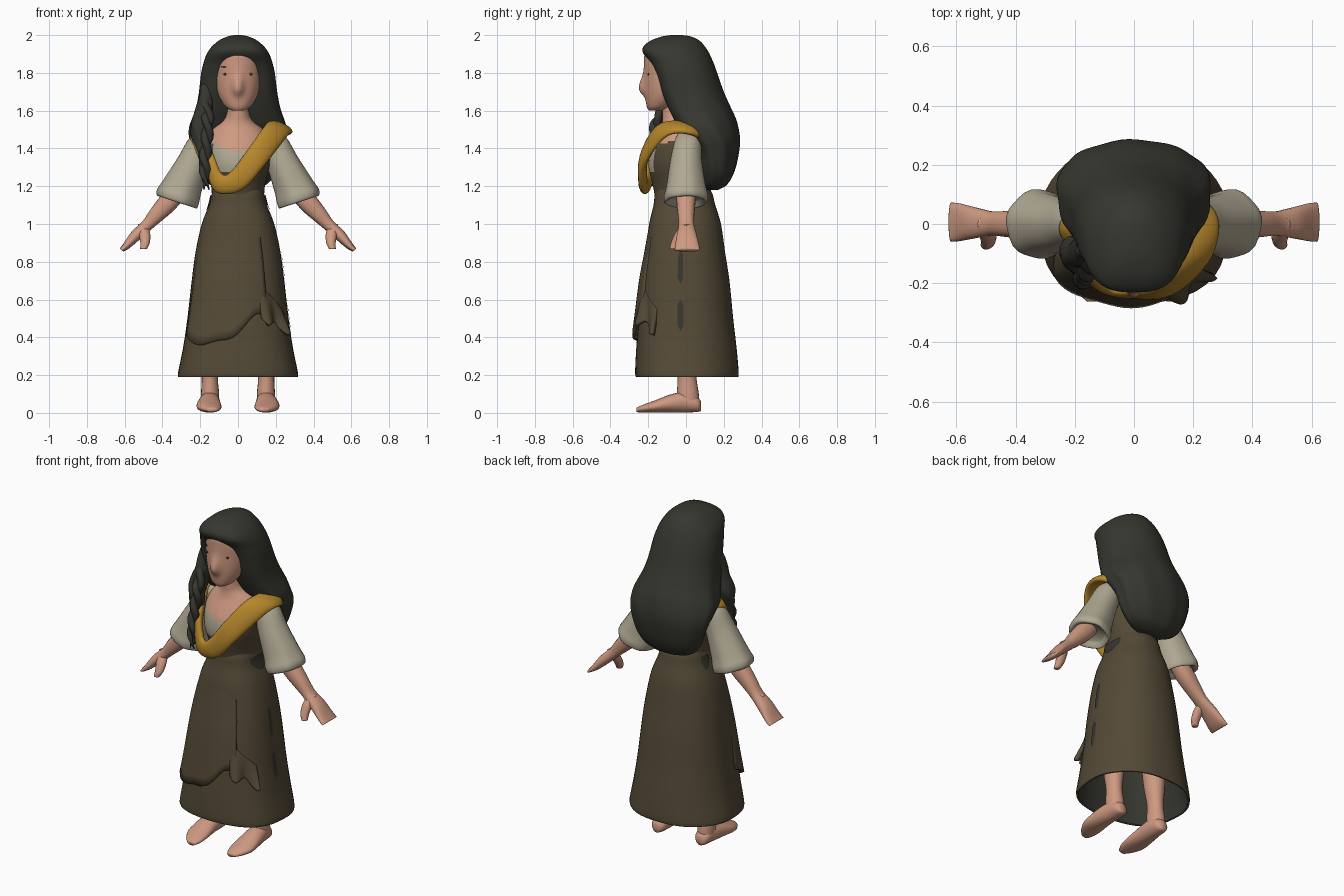
import bpy, bmesh
from math import sin, cos, pi, radians, exp
from mathutils import Vector

cube = bpy.data.objects.get("Cube")
if cube:
    bpy.data.objects.remove(cube, do_unlink=True)


def material(name, rgb):
    m = bpy.data.materials.new(name)
    m.use_nodes = True
    m.diffuse_color = (*rgb, 1)
    bsdf = next(n for n in m.node_tree.nodes if n.type == 'BSDF_PRINCIPLED')
    bsdf.inputs["Base Color"].default_value = (*rgb, 1)
    bsdf.inputs["Roughness"].default_value = 0.8
    return m


SKIN = material("skin", (0.62, 0.32, 0.22))
BROWN = material("brown cloth", (0.088, 0.067, 0.037))
HAIR = material("dark hair", (0.037, 0.038, 0.029))
CREAM = material("cream linen", (0.43, 0.39, 0.29))
GOLD = material("ochre shawl", (0.47, 0.24, 0.024))
X, Y, Z = Vector((1, 0, 0)), Vector((0, 1, 0)), Vector((0, 0, 1))


def smooth_rows(rows, steps=4, closed=False):
    """Catmull-Rom resampling of rows of numbers."""
    n, out = len(rows), []
    for i in range(n if closed else n - 1):
        ids = [(i + k) % n if closed else min(max(i + k, 0), n - 1) for k in (-1, 0, 1, 2)]
        for s in range(steps):
            t = s / steps
            out.append([0.5 * (2 * b + (c - a) * t + (2 * a - 5 * b + 4 * c - d) * t * t
                               + (3 * b - a - 3 * c + d) * t ** 3)
                        for a, b, c, d in zip(*(rows[k] for k in ids))])
    return out if closed else out + [list(rows[-1])]


def skin_rings(name, rings, mats, wrap=True, caps=True, closed=False, rule=None,
               mirror=False, thick=0):
    """Bridge rings of points into one smooth surface."""
    bm = bmesh.new()
    vs = [[bm.verts.new(p) for p in ring] for ring in rings]
    n, m = len(vs[0]), len(vs)
    for i in range(m if closed else m - 1):
        a, b = vs[i], vs[(i + 1) % m]
        for j in range(n if wrap else n - 1):
            k = (j + 1) % n
            bm.faces.new((a[j], a[k], b[k], b[j]))
    if caps and wrap and not closed:
        bm.faces.new(vs[0][::-1])
        bm.faces.new(vs[-1])
    if closed or (caps and wrap):
        bmesh.ops.recalc_face_normals(bm, faces=bm.faces)
    for f in bm.faces:
        f.smooth = True
        if rule:
            f.material_index = rule(f.calc_center_median())
    me = bpy.data.meshes.new(name)
    bm.to_mesh(me)
    bm.free()
    for mt in mats:
        me.materials.append(mt)
    ob = bpy.data.objects.new(name, me)
    bpy.context.collection.objects.link(ob)
    if mirror:
        ob.modifiers.new("mirror", 'MIRROR')
    if thick:
        sol = ob.modifiers.new("thickness", 'SOLIDIFY')
        sol.thickness, sol.offset = thick, -1
        sol.material_offset = len(mats) - 1
    return ob


def loft(name, rows, mats, u=X, v=Y, n=28, wave=lambda a, z: 1, **kw):
    """Rows are x, y, z, half size along u, half size along v."""
    rings = []
    for x, y, z, a, b in smooth_rows(rows):
        rings.append([Vector((x, y, z)) + (u * a * cos(t) + v * b * sin(t)) * wave(t, z)
                      for t in (2 * pi * j / n for j in range(n))])
    return skin_rings(name, rings, mats, **kw)


def stack(rows):
    """Upright sections: z, half width, front y, back y."""
    return [(0, (f + b) / 2, z, w, (b - f) / 2) for z, w, f, b in rows]


def squarish(a, power):
    return (abs(cos(a)) ** power + abs(sin(a)) ** power) ** (-1 / power)


# Skirt, fuller at the front, open below with a dark lining
def skirt_wave(a, z):
    full = squarish(a, 2.6 if sin(a) < 0 else 2.15)
    return full + .012 * sin(7 * a) * max(0, .6 - z)


SKIRT = stack([(.19, .318, -.264, .278), (.22, .316, -.268, .28), (.35, .29, -.262, .268),
               (.5, .268, -.25, .25), (.7, .245, -.235, .23), (.85, .225, -.215, .207),
               (1.0, .192, -.195, .185), (1.1, .153, -.172, .155), (1.16, .139, -.165, .14),
               (1.2, .125, -.15, .115)])
loft("skirt", SKIRT, [BROWN, HAIR], n=48, caps=False, thick=.01, wave=skirt_wave)


def on_skirt(angle, z, off):
    rows = smooth_rows(SKIRT)
    lo, hi = next((p, q) for p, q in zip(rows, rows[1:]) if q[2] >= z)
    t = (z - lo[2]) / (hi[2] - lo[2])
    _, y, _, a, b = [p + (q - p) * t for p, q in zip(lo, hi)]
    w = skirt_wave(angle, z)
    return Vector(((a * w + off) * cos(angle), y + (b * w + off) * sin(angle), z))


def panel(name, mat, start, end, top, bottom, off, thick=0, n=24, m=14):
    """Cloth lying on the skirt between two angles in degrees."""
    rings = []
    for i in range(m + 1):
        v = i / m
        rings.append([on_skirt(radians(start + (end - start) * j / n),
                               bottom(j / n) + (top(j / n) - bottom(j / n)) * v, off(j / n, v))
                      for j in range(n + 1)])
    return skin_rings(name, rings, [mat], wrap=False, thick=thick)


# Gathered overskirt that fades into the waist, and the hanging tuck beside it
panel("overskirt", BROWN, 200, 302, lambda u: 1.08,
      lambda u: .44 - .09 * sin(pi * min(1, u * 1.15)) + .1 * u * u + .01 * sin(17 * u),
      lambda u, v: -.006 + .034 * (1 - v) * (.8 + .2 * sin(11 * u)) * min(1, 6 * u + .2),
      thick=.02)
panel("hanging_tuck", BROWN, 294, 325, lambda u: .68 - .13 * u,
      lambda u: .5 - .07 * u - .02 * sin(9 * u),
      lambda u, v: .022 + .022 * sin(pi * u * 2.5) * (1 - v) - .02 * v, thick=.025)

# Dark gaps in the cloth at the waist and left side
for side, first, last in (("left", -26, 22), ("right", 157, 177)):
    panel(side + "_waist_gap", HAIR, first, last, lambda u: 1.15,
          lambda u: 1.12 - .05 * sin(pi * u), lambda u, v: .006, n=10, m=4)
for label, high, low in (("upper", .86, .68), ("lower", .6, .43)):
    panel(label + "_side_gap", HAIR, -10, -3, lambda u: high - .05 * abs(u - .5),
          lambda u: low + .07 * abs(u - .5), lambda u, v: .004, n=6, m=6)


# Torso: bodice, blouse neckline and bare neck
def torso_rule(p):
    if p.z > 1.47 or p.z > 1.375 + .4 * abs(p.x) and p.y < 0:
        return 2
    return 1 if p.z > 1.27 and -.13 < p.x < .09 and p.y < -.08 else 0


loft("torso", stack([(1.12, .138, -.16, .14), (1.2, .142, -.175, .13), (1.3, .165, -.198, .12),
                     (1.38, .17, -.19, .11), (1.44, .165, -.165, .1), (1.5, .135, -.135, .08),
                     (1.54, .085, -.125, .05), (1.58, .062, -.125, .02), (1.66, .056, -.125, .01)]),
     [BROWN, CREAM, SKIN], n=64, rule=torso_rule)


# Head with the nose drawn out of the front
def face_wave(a, z):
    across = exp(-((a - 1.5 * pi) / radians(13)) ** 2)
    down = exp(-((z - 1.71) / (.07 if z > 1.71 else .03)) ** 2)
    return 1 + .27 * across * down


loft("head", stack([(1.6, .03, -.195, -.13), (1.62, .065, -.207, -.08), (1.67, .098, -.215, -.02),
                    (1.73, .117, -.219, .02), (1.8, .125, -.22, .05), (1.86, .123, -.222, .05),
                    (1.9, .11, -.217, .04), (1.95, .05, -.17, 0)]), [SKIN], n=72, wave=face_wave)


def oval(name, at, size, **kw):
    x, y, z = at
    rows = [(x, y, z + size[2] * sin(t), size[0] * cos(t), size[1] * cos(t))
            for t in (radians(d) for d in range(-80, 81, 40))]
    return loft(name, rows, [HAIR], n=10, **kw)


oval("eyes", (.067, -.199, 1.793), (.011, .004, .006), mirror=True)
oval("right_brow", (-.07, -.198, 1.832), (.02, .004, .0025))


# Long hair: full sides toward the front, round back, a hollow framing the face
def hair_wave(a, z):
    from_front = (a - 1.5 * pi) / radians(31)
    hollow = .26 * exp(-from_front ** 2) * min(1, max(0, 1.885 - z) * 9)
    ripple = .018 * sin(9 * a + 8 * z) * min(1, max(0, 1.75 - z) * 2.5)
    return squarish(a, 2.9 if sin(a) < 0 else 1.95) * (1 - hollow) + ripple


loft("hair", stack([(1.18, .07, .1, .17), (1.21, .15, .09, .22), (1.28, .205, .07, .258),
                    (1.38, .238, .05, .28), (1.45, .256, 0, .285), (1.51, .258, -.065, .276),
                    (1.56, .242, -.095, .262), (1.62, .222, -.125, .235), (1.7, .207, -.155, .2),
                    (1.8, .195, -.18, .165), (1.85, .183, -.195, .147), (1.88, .174, -.211, .134),
                    (1.91, .16, -.229, .12), (1.94, .138, -.225, .1), (1.972, .1, -.185, .07),
                    (1.993, .055, -.125, .025), (2.0, .02, -.08, -.02)]),
     [HAIR], n=72, wave=hair_wave)

# Loose lock over the right shoulder with a twisted braid hanging from it
loft("right_lock", [(-.165, -.07, 1.74, .03, .04), (-.178, -.09, 1.62, .042, .05),
                    (-.2, -.095, 1.53, .05, .055), (-.2, -.11, 1.46, .045, .05),
                    (-.182, -.135, 1.38, .032, .045), (-.175, -.16, 1.28, .025, .035),
                    (-.172, -.18, 1.2, .012, .02)], [HAIR], n=18,
     wave=lambda a, z: 1 + .08 * sin(4 * a + 40 * z))
for strand in range(2):
    rows = []
    for i in range(25):
        t = i / 24
        turn = t * 5 * pi + strand * pi
        r = .021 * min(1, 4 * (1.03 - t))
        rows.append((-.167 + .008 * sin(pi * t * 2) + .013 * cos(turn),
                     -.1 - .045 * min(1, t * 4) - .06 * t + .012 * sin(turn), 1.66 - .48 * t, r, r))
    loft("braid_strand", rows, [HAIR], n=10)

# Shawl looped over the shoulders: upper edge, lower edge
edges = [(.16, .04, 1.53, .275, .04, 1.475), (.15, -.13, 1.53, .265, -.1, 1.47),
         (.07, -.21, 1.42, .14, -.225, 1.31), (-.03, -.228, 1.285, .02, -.23, 1.18),
         (-.085, -.22, 1.265, -.11, -.205, 1.165), (-.135, -.18, 1.37, -.16, -.16, 1.26),
         (-.165, -.1, 1.44, -.2, -.09, 1.34), (-.17, 0, 1.51, -.25, 0, 1.46),
         (-.08, .11, 1.49, -.12, .12, 1.4), (.08, .11, 1.49, .12, .12, 1.4)]
path = smooth_rows(edges, 6, True)
rings = []
for i, row in enumerate(path):
    a, b = Vector(row[:3]), Vector(row[3:])
    nxt, prv = path[(i + 1) % len(path)], path[i - 1]
    along = Vector(nxt[:3]) + Vector(nxt[3:]) - Vector(prv[:3]) - Vector(prv[3:])
    normal = (b - a).cross(along).normalized() * .024
    rings.append([(a + b) / 2 + (a - b) / 2 * cos(t) + normal * sin(t)
                  for t in (2 * pi * j / 16 for j in range(16))])
skin_rings("shawl", rings, [GOLD], closed=True)

# Sleeves with turned-in cuffs
loft("sleeves", [(.13, .01, 1.49, .04, .045), (.185, .01, 1.44, .07, .07),
                 (.235, 0, 1.33, .085, .085), (.295, 0, 1.2, .106, .104),
                 (.318, 0, 1.145, .117, .117), (.322, 0, 1.115, .107, .107),
                 (.305, 0, 1.14, .07, .07)], [CREAM], u=Vector((.95, 0, .31)),
     wave=lambda a, z: 1 + .03 * sin(6 * a) * max(0, 1.4 - z) * 3, mirror=True)

# Forearms, flat hands and thumbs
loft("arms", [(.3, 0, 1.2, .05, .05), (.37, 0, 1.115, .052, .05), (.43, 0, 1.05, .043, .044),
              (.48, .002, .995, .032, .041), (.54, .004, .94, .03, .053),
              (.59, .006, .885, .02, .064), (.617, .006, .862, .012, .066)], [SKIN],
     u=Vector((.77, 0, .64)), n=20, wave=lambda a, z: squarish(a, 2.4), mirror=True)
loft("thumbs", [(.505, 0, 1.0, .024, .024), (.495, -.03, .95, .03, .028),
                (.492, -.056, .9, .025, .024), (.5, -.07, .868, .018, .017)], [SKIN],
     n=12, mirror=True)

# Legs and bare feet
loft("legs", [(.15, .015, .04, .045, .055), (.148, .01, .1, .048, .058), (.149, .005, .2, .043, .05),
              (.145, 0, .35, .06, .065), (.13, 0, .7, .075, .08)], [SKIN], n=20, mirror=True)
loft("feet", [(.148, .08, .035, .02, .025), (.147, .06, .045, .042, .04), (.148, 0, .057, .052, .055),
              (.153, -.08, .05, .06, .048), (.153, -.165, .034, .066, .032),
              (.143, -.225, .023, .05, .021), (.135, -.262, .016, .025, .012)], [SKIN],
     u=X, v=Z, n=20, mirror=True)
